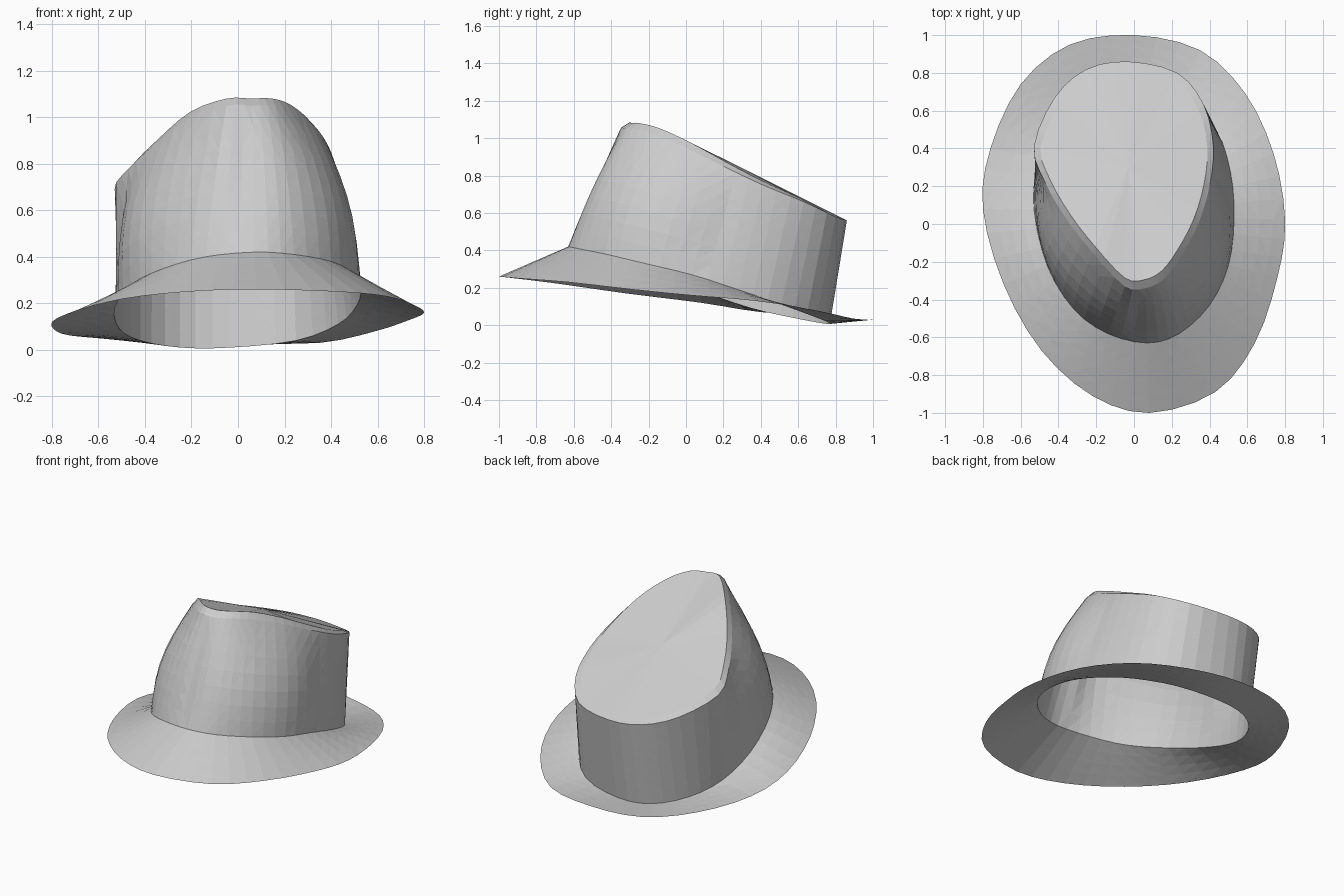
import bpy
import bmesh
from math import pi, sin
from mathutils import Vector

SEGMENTS_PER_POINT = 3

# Control rings in hundredths, counter-clockwise from the front
BRIM_EDGE = [(8, -100, 26), (43, -89, 25), (64, -63, 23), (76, -28, 19),
             (80, 2, 16), (74, 37, 13), (59, 69, 8), (35, 92, 3),
             (0, 100, 3), (-34, 95, 3), (-60, 74, 5), (-76, 40, 7),
             (-80, 8, 12), (-69, -32, 17), (-49, -67, 22), (-22, -91, 25)]
CROWN_BASE = [(7, -63, 42), (24, -58, 41), (40, -43, 38), (50, -22, 33),
              (53, 3, 27), (51, 28, 19), (43, 51, 11), (25, 70, 4),
              (-3, 77, 1), (-25, 73, 1), (-42, 57, 4), (-51, 35, 9),
              (-53, 8, 18), (-46, -22, 28), (-32, -45, 35), (-14, -58, 40)]
CROWN_RIM = [(6, -34, 105), (16, -29, 105), (25, -17, 102), (34, 0, 95),
             (40, 20, 85), (42, 41, 75), (37, 63, 66), (23, 80, 58),
             (-3, 86, 56), (-25, 82, 57), (-42, 67, 61), (-53, 41, 69),
             (-47, 22, 78), (-36, 3, 88), (-22, -15, 99), (-5, -33, 105)]


def smooth_ring(points):
    """Closed spline passing through every control point."""
    controls = [Vector(p) / 100 for p in points]
    count = len(controls)
    ring = []
    for i in range(count):
        a, b, c, d = (controls[(i + k) % count] for k in (-1, 0, 1, 2))
        for step in range(SEGMENTS_PER_POINT):
            t = step / SEGMENTS_PER_POINT
            ring.append(b + (c - a) * t / 2
                        + (a - b * 2.5 + c * 2 - d / 2) * t ** 2
                        + (b * 3 - a - c * 3 + d) * t ** 3 / 2)
    return ring


def blend(first, second, steps):
    """Evenly spaced rings from the first ring to the second."""
    return [[p.lerp(q, s / steps) for p, q in zip(first, second)]
            for s in range(steps + 1)]


def build_sheet(name, rings, material, centre=None):
    """Triangulated strip through the rings, closed to a centre if given."""
    bm = bmesh.new()
    loops = [[bm.verts.new(p) for p in ring] for ring in rings]
    count = len(loops[0])
    for lower, upper in zip(loops, loops[1:]):
        for i in range(count):
            j = (i + 1) % count
            bm.faces.new((lower[i], lower[j], upper[j], upper[i]))
    if centre is not None:
        tip = bm.verts.new(centre)
        for i in range(count):
            bm.faces.new((loops[-1][i], loops[-1][(i + 1) % count], tip))
    bmesh.ops.triangulate(bm, faces=bm.faces[:])
    mesh = bpy.data.meshes.new(name)
    bm.to_mesh(mesh)
    bm.free()
    mesh.materials.append(material)
    obj = bpy.data.objects.new(name, mesh)
    bpy.context.collection.objects.link(obj)
    return obj


if "Cube" in bpy.data.objects:
    bpy.data.objects.remove(bpy.data.objects["Cube"], do_unlink=True)

felt = bpy.data.materials.new("light_grey_felt")
felt.use_nodes = True
colour = (0.6, 0.6, 0.6, 1)
felt.diffuse_color = colour
felt.node_tree.nodes["Principled BSDF"].inputs["Base Color"].default_value = colour

edge, base, rim = (smooth_ring(r) for r in (BRIM_EDGE, CROWN_BASE, CROWN_RIM))

# Sloping brim
build_sheet("brim", blend(edge, base, 4), felt)

# Open crown wall, rounded outward at its two front quarters
wall = blend(base, rim, 7)
for level, ring in enumerate(wall):
    swell = 0.06 * sin(pi * level / (len(wall) - 1))
    for p, foot in zip(ring, base):
        out = Vector((foot.x, foot.y - 0.1, 0)).normalized()
        p += out * swell * 2 * abs(out.x) * max(0, -out.y)
build_sheet("crown_wall", wall, felt)

# Crown top with a bevelled edge that grows toward the front
middle = Vector((-0.03, 0.3, 0.84))
inner = []
for p in rim:
    q = p.lerp(middle, 0.07)
    q.z += 0.045 * max(0, min(1, 0.8 - p.y))
    inner.append(q)
centre_ring = [p.lerp(middle, 0.75) for p in inner]
build_sheet("crown_top", [rim] + blend(inner, centre_ring, 4), felt, middle)
